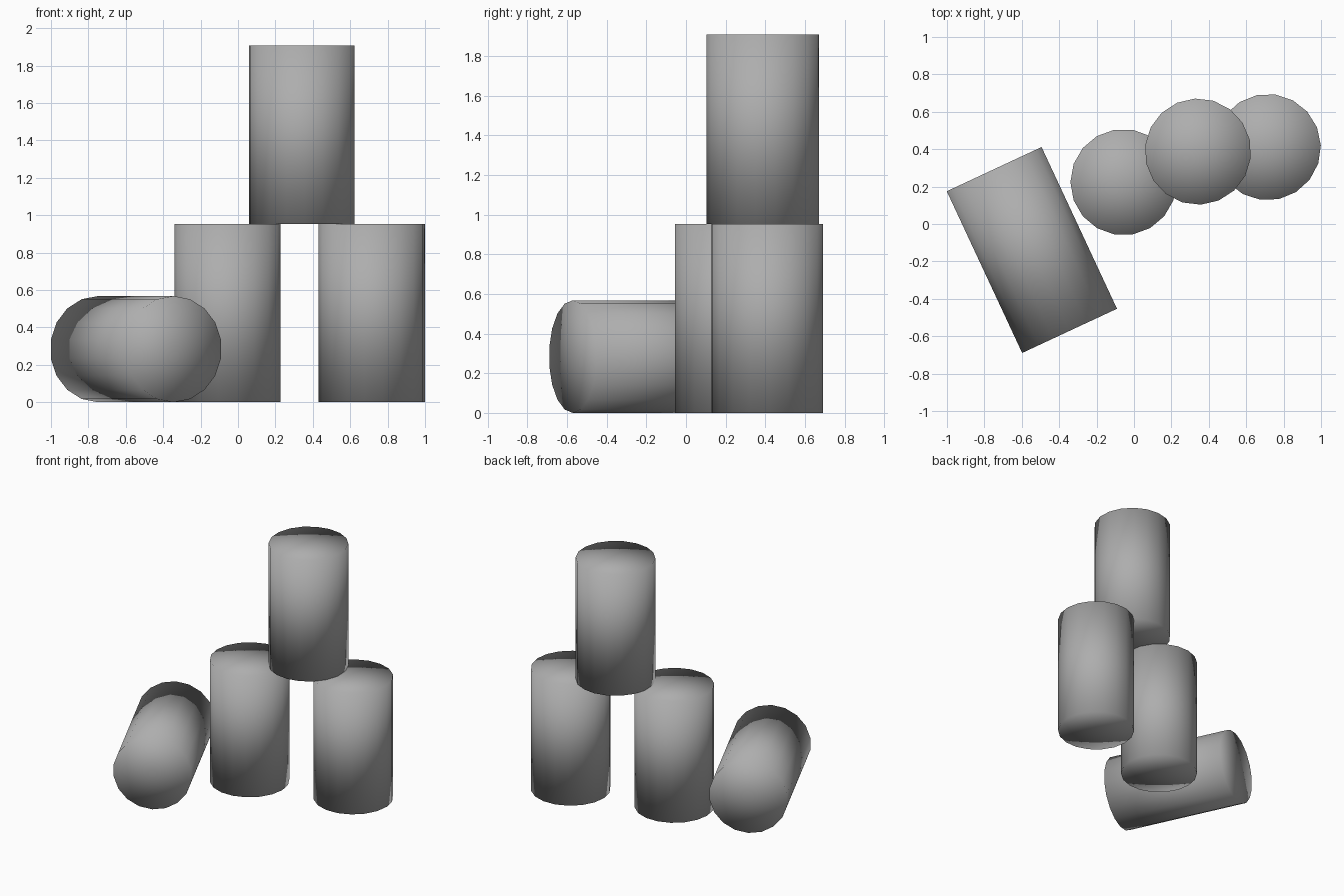
import bpy, bmesh
from math import radians, sin, cos, tau
from mathutils import Matrix

if "Cube" in bpy.data.objects:
    bpy.data.objects.remove(bpy.data.objects["Cube"])

SIDES, R, H = 18, 0.284, 0.954

# Dark grey finish shared by all cans
grey = bpy.data.materials.new("dark_grey")
grey.diffuse_color = (0.42, 0.42, 0.42, 1)
grey.use_nodes = True
grey.node_tree.nodes["Principled BSDF"].inputs["Base Color"].default_value = grey.diffuse_color


def make_can(name, loc, spin=0, tilt=0, heading=0):
    """Capped 18-sided can centred on loc, soft shaded across its rims."""
    bm = bmesh.new()
    rings = []
    for z in (-H / 2, H / 2):
        rings.append([bm.verts.new((R * cos(tau * i / SIDES), R * sin(tau * i / SIDES), z))
                      for i in range(SIDES)])
    low, high = rings
    base = bm.verts.new((0, 0, -H / 2))
    lid = bm.verts.new((0, 0, H / 2))
    for i in range(SIDES):
        j = (i + 1) % SIDES
        bm.faces.new((low[i], low[j], high[j], high[i]))
        bm.faces.new((lid, high[i], high[j]))
        bm.faces.new((base, low[j], low[i]))
    for f in bm.faces:
        f.smooth = True
    me = bpy.data.meshes.new(name)
    bm.to_mesh(me)
    bm.free()
    me.materials.append(grey)
    ob = bpy.data.objects.new(name, me)
    ob.matrix_world = (Matrix.Translation(loc)
                       @ Matrix.Rotation(radians(heading), 4, 'Z')
                       @ Matrix.Rotation(radians(tilt), 4, 'Y')
                       @ Matrix.Rotation(radians(spin), 4, 'Z'))
    bpy.context.collection.objects.link(ob)
    return ob


# Two standing cans with a third stacked across them
make_can("left_can", (-0.056, 0.224, H / 2), spin=0)
make_can("right_can", (0.715, 0.411, H / 2), spin=2)
make_can("top_can", (0.342, 0.387, H * 1.5), spin=13)

# Fallen can lying on the ground
make_can("fallen_can", (-0.546, -0.139, R), tilt=90, heading=-65)
